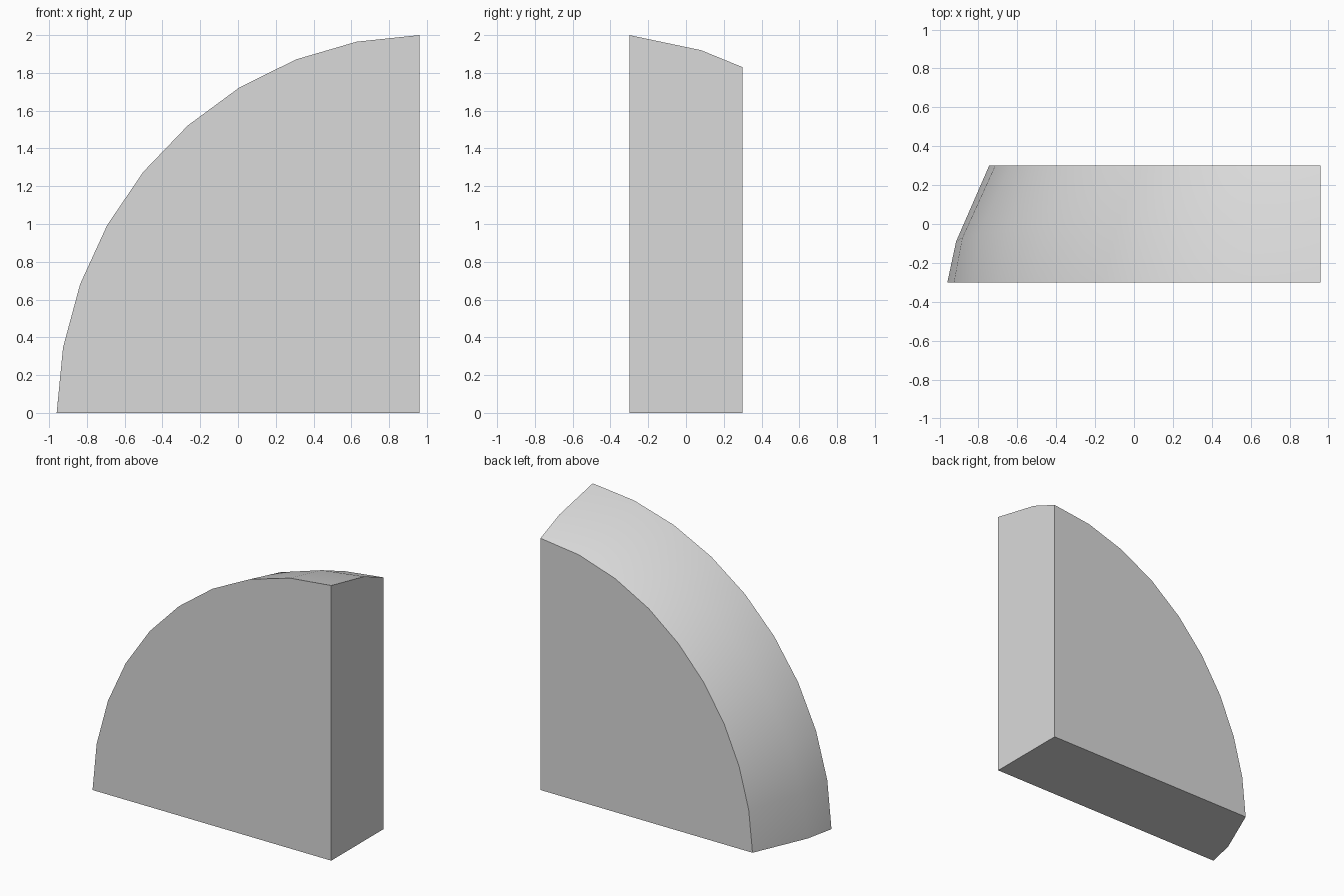
import bpy, bmesh, math

cube = bpy.data.objects.get("Cube")
if cube:
    bpy.data.objects.remove(cube, do_unlink=True)

STEPS = 9
CORNER_X = 0.96
FRONT, BACK = -0.3, 0.3

# Plain grey finish
grey = bpy.data.materials.new("light grey")
grey.use_nodes = True
grey.diffuse_color = (0.7, 0.7, 0.7, 1)
bsdf = next(n for n in grey.node_tree.nodes if n.type == "BSDF_PRINCIPLED")
bsdf.inputs["Base Color"].default_value = grey.diffuse_color

bm = bmesh.new()


def arc(width, height, y_low, y_high, lag, squash):
    """Quarter arc of vertices, from the ground up to the tall straight edge."""
    verts = []
    for i in range(STEPS + 1):
        t = i / STEPS
        bulge = math.sin(math.pi * t)
        a = math.pi / 2 * t - math.radians(lag) * bulge
        r = 1 - squash * bulge
        verts.append(bm.verts.new((CORNER_X - width * r * math.cos(a),
                                   y_low + (y_high - y_low) * t,
                                   height * r * math.sin(a))))
    return verts


# Rim rows: front edge, slanting middle ridge, smaller back edge
front = arc(1.92, 2.0, FRONT, FRONT, 0, 0.007)
ridge = arc(1.875, 1.92, -0.09, 0.08, 0.5, 0.007)
back = arc(1.705, 1.83, BACK, BACK, 1.2, 0.012)

# Square corner at the foot of the straight edge
corner_front = bm.verts.new((CORNER_X, FRONT, 0))
corner_back = bm.verts.new((CORNER_X, BACK, 0))

# Curved outer surface
for row_a, row_b in ((front, ridge), (ridge, back)):
    for i in range(STEPS):
        face = bm.faces.new((row_a[i], row_a[i + 1], row_b[i + 1], row_b[i]))
        face.smooth = True

# Flat front, back, base and straight side
bm.faces.new(front + [corner_front])
bm.faces.new(back + [corner_back])
bm.faces.new((front[0], ridge[0], back[0], corner_back, corner_front))
bm.faces.new((front[-1], ridge[-1], back[-1], corner_back, corner_front))
bmesh.ops.recalc_face_normals(bm, faces=bm.faces)

mesh = bpy.data.meshes.new("quarter_dome_slice")
bm.to_mesh(mesh)
bm.free()
mesh.materials.append(grey)
slice_obj = bpy.data.objects.new("quarter_dome_slice", mesh)
bpy.context.collection.objects.link(slice_obj)

# Smooth curve with crisp borders
bpy.ops.object.select_all(action="DESELECT")
slice_obj.select_set(True)
bpy.context.view_layer.objects.active = slice_obj
bpy.ops.object.shade_smooth_by_angle(angle=math.radians(30))
